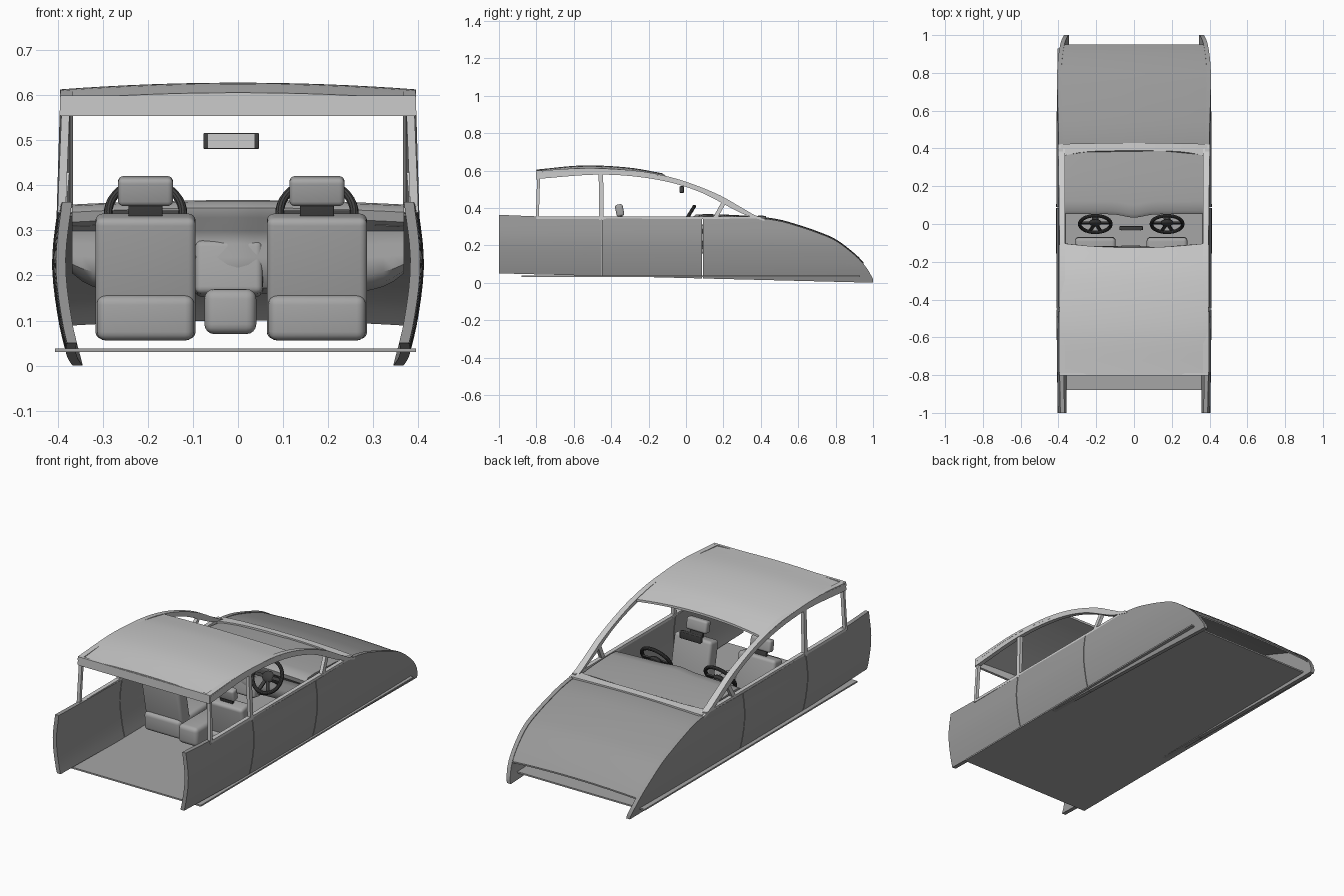
import bpy, bmesh, math
from mathutils import Matrix, Vector

if "Cube" in bpy.data.objects:
    bpy.data.objects.remove(bpy.data.objects["Cube"])


def mat(name, v):
    m = bpy.data.materials.new(name)
    m.diffuse_color = (v, v, v, 1)
    m.use_nodes = True
    m.node_tree.nodes["Principled BSDF"].inputs["Base Color"].default_value = m.diffuse_color
    return m


PAINT, LIGHT, DARK = mat("paint", 0.32), mat("light_trim", 0.65), mat("dark_plastic", 0.05)
TRIM = mat("upholstery", 0.38)


def finish(name, bm, material, mirror=False, angle=35):
    bmesh.ops.recalc_face_normals(bm, faces=bm.faces)
    me = bpy.data.meshes.new(name)
    bm.to_mesh(me)
    bm.free()
    ob = bpy.data.objects.new(name, me)
    bpy.context.collection.objects.link(ob)
    me.materials.append(material)
    bpy.ops.object.select_all(action='DESELECT')
    ob.select_set(True)
    bpy.context.view_layer.objects.active = ob
    bpy.ops.object.shade_smooth_by_angle(angle=math.radians(angle))
    if mirror:
        ob.modifiers.new("mirror", 'MIRROR')
    return ob


def loft(name, rings, material, mirror=False):
    """Closed rings joined into a capped solid."""
    bm = bmesh.new()
    vs = [[bm.verts.new(p) for p in r] for r in rings]
    n = len(vs[0])
    for a, b in zip(vs, vs[1:]):
        for i in range(n):
            j = (i + 1) % n
            bm.faces.new((a[i], a[j], b[j], b[i]))
    bm.faces.new(vs[0])
    bm.faces.new(vs[-1])
    return finish(name, bm, material, mirror)


def box(name, c, s, material, bevel=0.0, tilt=0.0, mirror=False):
    bm = bmesh.new()
    bmesh.ops.create_cube(bm, size=1, matrix=Matrix.Diagonal((*s, 1)))
    if bevel:
        bmesh.ops.bevel(bm, geom=bm.edges[:], offset=bevel, segments=4, profile=0.5, affect='EDGES')
    bm.transform(Matrix.Translation(c) @ Matrix.Rotation(tilt, 4, 'X'))
    return finish(name, bm, material, mirror)


def curve(pts):
    """Smooth function through (t, value) points."""
    def slope(i):
        a, b = pts[max(i - 1, 0)], pts[min(i + 1, len(pts) - 1)]
        return (b[1] - a[1]) / (b[0] - a[0])

    def f(t):
        t = min(max(t, pts[0][0]), pts[-1][0])
        i = max(k for k in range(len(pts) - 1) if pts[k][0] <= t)
        (t0, v0), (t1, v1) = pts[i], pts[i + 1]
        h = t1 - t0
        u = (t - t0) / h
        return (v0 * (1 + 2 * u) * (1 - u) ** 2 + slope(i) * h * u * (1 - u) ** 2
                + v1 * u * u * (3 - 2 * u) + slope(i + 1) * h * u * u * (u - 1))
    return f


def span(a, b, n):
    return [a + (b - a) * i / n for i in range(n + 1)]


# Body side panels: rear quarter, door, front fender
side_top = curve([(-1, .363), (-.8, .355), (-.45, .345), (.09, .34), (.4, .343), (.5, .33), (.6, .302),
                  (.7, .268), (.8, .225), (.9, .15), (.95, .1), (.985, .05), (1, .02)])
side_x = curve([(0, .374), (.1, .398), (.23, .412), (.37, .397)])


def side_ring(y):
    zs = span(.025 - .025 * y, side_top(y), 10)
    out = [(side_x(z) - .008 * y * y, y, z) for z in zs]
    return out + [(x - .022, y, z) for x, y, z in reversed(out)]


for name, a, b, n in (("rear_side_panel", -1, -.452, 8), ("door_panel", -.448, .086, 8),
                      ("front_fender", .09, 1, 36)):
    loft(name, [side_ring(y) for y in span(a, b, n)], PAINT, True)

# Floor plate
box("floor", (-.005, .025, .034), (.8, 1.81, .008), TRIM)


# Crosswise sheet: surface point from (x, v), with thickness downwards
def sheet(name, point, half, vs, thick, material, nx=16):
    rings = []
    for v in vs:
        top = [point(x, v) for x in span(-half, half, nx)]
        rings.append(top + [(x, y, z - thick) for x, y, z in reversed(top)])
    return loft(name, rings, material)


# Hood
sheet("hood", lambda x, y: (x, y, side_top(y) - .004 + .012 * (1 - (x / .385) ** 2)),
      .385, span(.41, .95, 20), .008, PAINT)

# Roof skin and rear lip
ridge = curve([(-.8, .605), (-.55, .627), (-.3, .615), (-.1, .58)])


def roof_point(x, v):
    y = -.8 + v * (.7 - .025 * (1 - (x / .395) ** 2))
    return (x, y, ridge(y) - .015 * (x / .395) ** 2)


sheet("roof", roof_point, .395, span(0, 1, 18), .012, LIGHT)
box("roof_rear_lip", (0, -.796, .576), (.785, .014, .046), LIGHT)

# Roof rails flowing into the windshield pillars
rail_top = curve([(-.8, .598), (-.55, .612), (-.3, .602), (-.15, .58), (0, .54), (.18, .468),
                  (.3, .4), (.37, .36), (.42, .342)])
rail_low = curve([(-.8, .555), (-.45, .578), (-.16, .552), (.07, .487), (.3, .37), (.42, .33)])


def rail_ring(y):
    t, b = rail_top(y), rail_low(y)
    xo = lambda z: .394 + (.6 - z) * .03
    return [(xo(t), y, t), (xo(b), y, b), (.372, y, b), (.366, y, t)]


loft("roof_rail", [rail_ring(y) for y in span(-.8, .42, 36)], LIGHT, True)


# Window posts and sill
def post(name, y0, z0, y1, z1, w):
    loft(name, [[(x - .009, y - w / 2, z), (x + .009, y - w / 2, z), (x + .009, y + w / 2, z),
                 (x - .009, y + w / 2, z)] for x, y, z in ((.391, y0, z0), (.382, y1, z1))], LIGHT, True)


post("rear_post", -.795, .34, -.788, .565, .016)
post("middle_post", -.452, .335, -.455, .585, .024)
post("quarter_window_post", .15, .335, .205, .435, .026)
box("window_sill", (.388, -.2, .347), (.022, 1.2, .014), LIGHT, mirror=True)

# Cowl band below the windshield
sheet("windshield_cowl",
      lambda x, v: (x, .388 - .03 * (x / .38) ** 4 + v * (.04 + .025 * (x / .38) ** 4),
                    .35 - .003 * v + .01 * (1 - (x / .39) ** 2)),
      .39, span(0, 1, 3), .012, LIGHT)

# Dashboard: side profile swept across the car
dash_profile = [(.395, .342), (.3, .35), (.2, .355), (.12, .357), (.07, .354), (.052, .34), (.056, .318),
                (.085, .298), (.09, .27), (.08, .24), (.085, .2), (.105, .172), (.14, .16), (.2, .165)]


def dash_ring(x):
    e = (abs(x) / .368) ** 8
    mid = math.exp(-(x / .07) ** 2)
    pts = []
    for y, z in dash_profile:
        z2 = z + .01 * (1 - (x / .37) ** 2) * (z > .3) + e * .045 * max(0, (.25 - z) / .09)
        pts.append((x, y - .018 * mid * (y < .13) - e * .03 * (y > .35), z2))
    return pts + [(x, y + .012 if y < .15 else y, z - .01 if z > .3 else z + .012) for x, y, z in reversed(pts)]


loft("dashboard", [dash_ring(x) for x in span(-.368, .368, 32)], TRIM)
box("centre_stack", (-.02, .1, .215), (.15, .07, .12), TRIM, .015, -.15)

# Seats with headrests, and a steering wheel ahead of each
for side, sx in (("left", -.205), ("right", .175)):
    box(side + "_seat_back", (sx, -.315, .198), (.222, .075, .275), TRIM, .016, .2)
    box(side + "_seat_cushion", (sx, -.215, .112), (.216, .29, .1), TRIM, .02, .05)
    box(side + "_headrest_post", (sx, -.343, .34), (.075, .015, .05), DARK, .003, .2)
    box(side + "_headrest", (sx, -.355, .387), (.122, .042, .064), TRIM, .012, .2)

    m = Matrix.Translation((sx, 0, .337)) @ Matrix.Rotation(math.radians(58), 4, 'X')
    rings = []
    bm = bmesh.new()
    N, K, R, r = 40, 10, .083, .0095
    for i in range(N):
        a = 2 * math.pi * i / N
        rings.append([bm.verts.new(m @ Vector(((R + r * math.cos(b)) * math.cos(a),
                      (R + r * math.cos(b)) * math.sin(a), r * math.sin(b))))
                      for b in (2 * math.pi * k / K for k in range(K))])
    for i in range(N):
        p, q = rings[i], rings[(i + 1) % N]
        for k in range(K):
            l = (k + 1) % K
            bm.faces.new((p[k], q[k], q[l], p[l]))
    finish(side + "_steering_rim", bm, DARK)

    bm = bmesh.new()
    bmesh.ops.create_uvsphere(bm, u_segments=20, v_segments=10, radius=1,
                              matrix=m @ Matrix.Translation((0, 0, -.008)) @ Matrix.Diagonal((.034, .03, .014, 1)))
    for deg in (0, 180, 250, 290):
        bmesh.ops.create_cube(bm, size=1, matrix=m @ Matrix.Rotation(math.radians(deg), 4, 'Z')
                              @ Matrix.Translation((.05, 0, -.005)) @ Matrix.Diagonal((.07, .017, .008, 1)))
    bmesh.ops.create_cone(bm, cap_ends=True, segments=16, radius1=.02, radius2=.017, depth=.11,
                          matrix=m @ Matrix.Translation((0, 0, -.068)))
    finish(side + "_steering_hub", bm, DARK)

# Centre console and rear-view mirror
box("centre_console", (-.017, -.26, .12), (.115, .3, .1), TRIM, .022)
box("mirror_housing", (-.015, -.022, .498), (.124, .022, .036), DARK, .004)
box("mirror_face", (-.015, -.034, .498), (.104, .004, .033), LIGHT)
